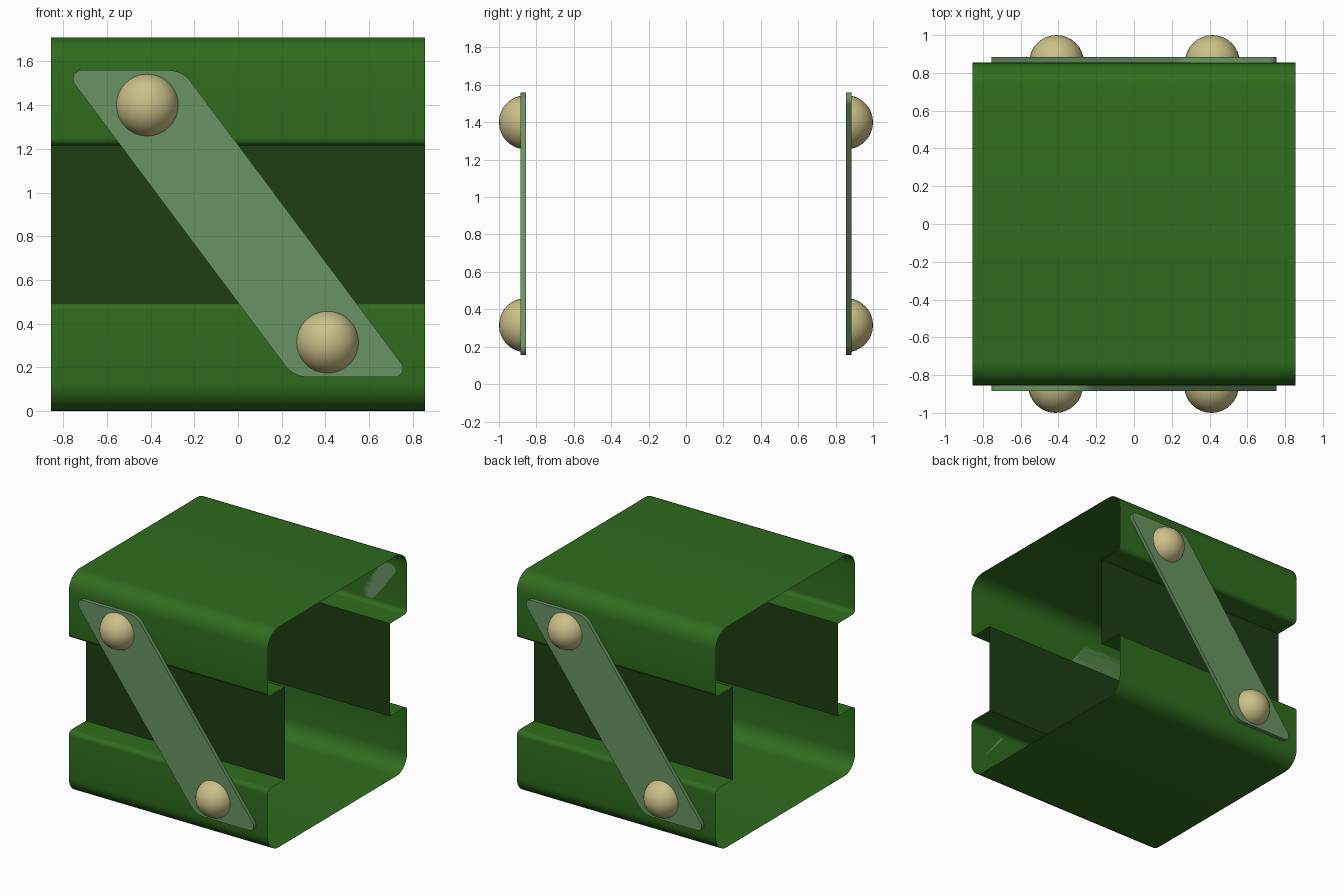
import bpy, bmesh, math
from mathutils import Vector, Matrix

if "Cube" in bpy.data.objects:
    bpy.data.objects.remove(bpy.data.objects["Cube"])

HALF, TOP = 0.855, 1.71          # half width of the body, height
INNER = 0.645                    # y of the recessed walls
LIP_HI, LIP_LO = 1.215, 0.495    # heights of the recess edges


def material(name, rgb):
    m = bpy.data.materials.new(name)
    m.diffuse_color = (*rgb, 1)
    m.use_nodes = True
    m.node_tree.nodes["Principled BSDF"].inputs["Base Color"].default_value = m.diffuse_color
    return m


green = material("green", (0.029, 0.15, 0.013))
dark_green = material("dark_green", (0.013, 0.048, 0.007))
pale_green = material("pale_green", (0.14, 0.29, 0.125))
tan = material("tan", (0.60, 0.53, 0.25))


def fillet(corners, closed=False, seg=8):
    """Round a 2D path given as (u, v, radius) corners."""
    out, n = [], len(corners)
    for i, (u, v, r) in enumerate(corners):
        p = Vector((u, v))
        if r == 0 or (not closed and i in (0, n - 1)):
            out.append(p)
            continue
        a = (Vector(corners[i - 1][:2]) - p).normalized()
        b = (Vector(corners[(i + 1) % n][:2]) - p).normalized()
        half = a.angle(b) / 2
        c = p + (a + b).normalized() * (r / math.sin(half))
        d = r / math.tan(half)
        s, e = p + a * d - c, p + b * d - c
        t = s.angle(e)
        for k in range(seg + 1):
            f = k / seg
            out.append(c + (s * math.sin((1 - f) * t) + e * math.sin(f * t)) / math.sin(t))
    return out


def finish(name, bm, mat, smooth=True):
    me = bpy.data.meshes.new(name)
    bm.to_mesh(me)
    bm.free()
    me.materials.append(mat)
    ob = bpy.data.objects.new(name, me)
    bpy.context.collection.objects.link(ob)
    if smooth:
        bpy.context.view_layer.objects.active = ob
        ob.select_set(True)
        bpy.ops.object.shade_smooth_by_angle(angle=math.radians(30))
        ob.select_set(False)
    return ob


def sheet(name, path, mat):
    """Thin sheet: a y-z path swept along x."""
    bm = bmesh.new()
    rows = [[bm.verts.new((x, y, z)) for x in (-HALF, HALF)] for y, z in path]
    for a, b in zip(rows, rows[1:]):
        bm.faces.new((a[0], a[1], b[1], b[0]))
    return finish(name, bm, mat)


# Upper and lower shells with rolled lips
upper = fillet([(-INNER, LIP_HI, 0), (-HALF, LIP_HI, 0.035), (-HALF, TOP, 0.13),
                (HALF, TOP, 0.13), (HALF, LIP_HI, 0.035), (INNER, LIP_HI, 0)])
sheet("upper_shell", upper, green)
sheet("lower_shell", [(-y, TOP - z) for y, z in upper], green)

# Recessed side walls
sheet("front_recess_wall", [(-INNER, LIP_LO), (-INNER, LIP_HI)], dark_green)
sheet("back_recess_wall", [(INNER, LIP_HI), (INNER, LIP_LO)], dark_green)

# Diagonal straps with two domed rivets, front and back
strap = fillet([(-0.795, 1.56, 0.04), (0.255, 0.155, 0.13),
                (0.795, 0.155, 0.04), (-0.255, 1.56, 0.13)], closed=True)
for side, turn in (("front", 0), ("back", math.pi)):
    spin = Matrix.Rotation(turn, 4, 'Z')

    bm = bmesh.new()
    face = bm.faces.new([bm.verts.new((x, -HALF, z)) for x, z in strap])
    ext = bmesh.ops.extrude_face_region(bm, geom=[face], use_keep_orig=True)
    moved = [g for g in ext["geom"] if isinstance(g, bmesh.types.BMVert)]
    bmesh.ops.translate(bm, verts=moved, vec=(0, -0.03, 0))
    bmesh.ops.recalc_face_normals(bm, faces=bm.faces)
    bmesh.ops.transform(bm, matrix=spin, verts=bm.verts)
    finish(side + "_strap", bm, pale_green)

    for label, x, z in (("upper", -0.415, 1.40), ("lower", 0.41, 0.315)):
        bm = bmesh.new()
        place = Matrix.Translation((x, -HALF, z)) @ Matrix.Rotation(math.pi / 2, 4, 'X')
        bmesh.ops.create_uvsphere(bm, u_segments=32, v_segments=16, radius=0.145, matrix=place)
        hidden = [v for v in bm.verts if v.co.y > -HALF + 0.001]
        bmesh.ops.delete(bm, geom=hidden, context='VERTS')
        bmesh.ops.transform(bm, matrix=spin, verts=bm.verts)
        finish(f"{side}_{label}_rivet", bm, tan)
